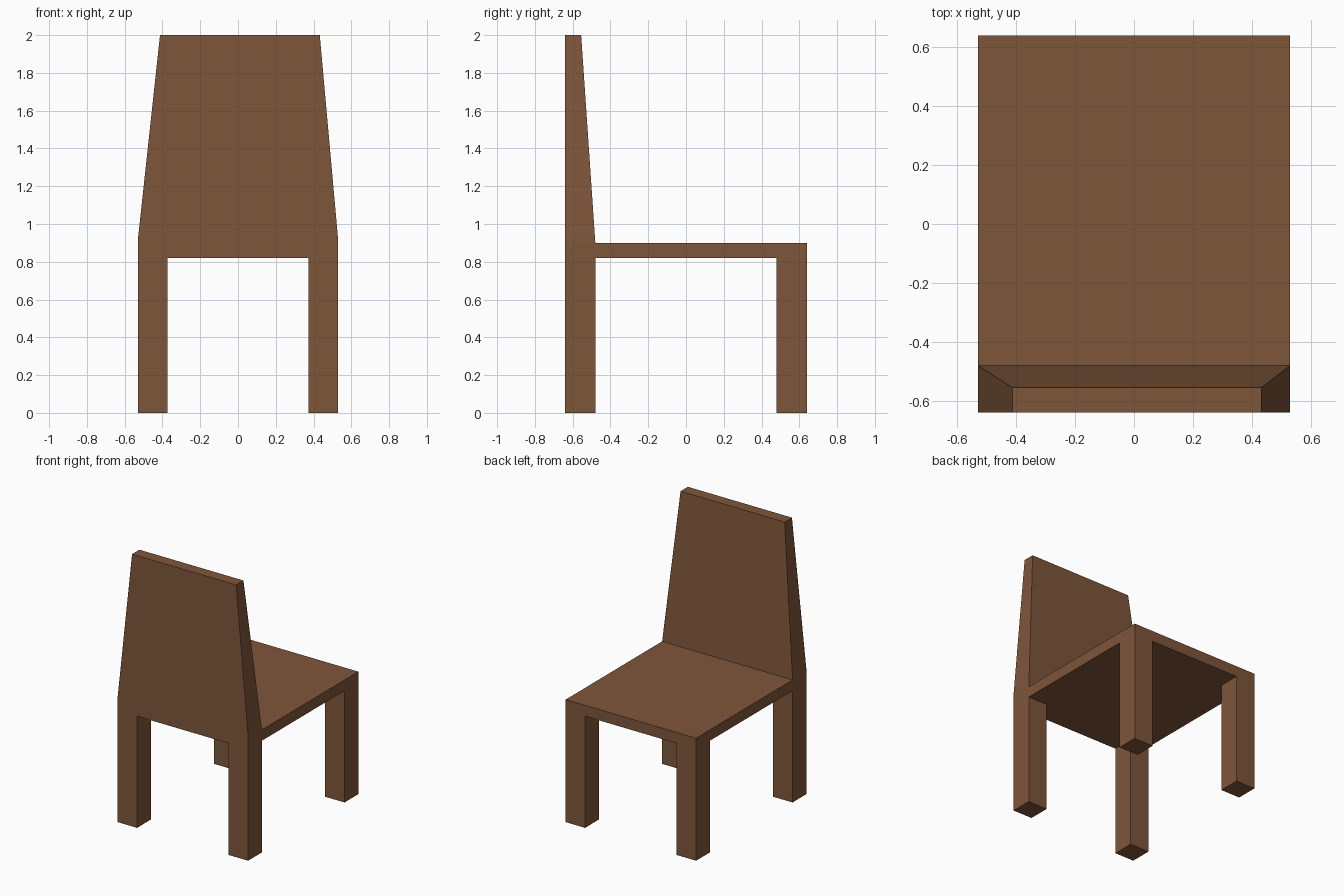
import bpy, bmesh
from mathutils import Vector

if "Cube" in bpy.data.objects:
    bpy.data.objects.remove(bpy.data.objects["Cube"])

SEAT_LOW, SEAT_TOP, BACK_TOP = 0.82, 0.90, 2.0
HALF_X, HALF_Y = 0.53, 0.64
LEG_X, LEG_Y = 0.372, 0.48

wood = bpy.data.materials.new("brown wood")
wood.diffuse_color = (0.212, 0.093, 0.044, 1)
wood.use_nodes = True
wood.node_tree.nodes["Principled BSDF"].inputs["Base Color"].default_value = wood.diffuse_color


def pull(bm, faces, z):
    """Extrude the faces to height z, leave no hidden faces, return the new vertices."""
    made = bmesh.ops.extrude_face_region(bm, geom=faces)["geom"]
    verts = [g for g in made if isinstance(g, bmesh.types.BMVert)]
    for v in verts:
        v.co.z = z
    old = [f for f in faces if f.is_valid]
    if old:
        bmesh.ops.delete(bm, geom=old, context='FACES')
    return verts


bm = bmesh.new()

# Seat slab, cut along the inner leg lines
bmesh.ops.create_cube(bm, size=2)
for v in bm.verts:
    v.co = Vector((v.co.x * HALF_X, v.co.y * HALF_Y,
                   SEAT_TOP if v.co.z > 0 else SEAT_LOW))
for s in (-1, 1):
    for co, no in (((s * LEG_X, 0, 0), (1, 0, 0)), ((0, s * LEG_Y, 0), (0, 1, 0))):
        bmesh.ops.bisect_plane(bm, geom=bm.verts[:] + bm.edges[:] + bm.faces[:],
                               plane_co=co, plane_no=no)
bm.normal_update()

# Four legs: corner cells of the underside
corners = [f for f in bm.faces if f.normal.z < -0.9
           and abs(f.calc_center_median().x) > LEG_X
           and abs(f.calc_center_median().y) > LEG_Y]
pull(bm, corners, 0)

# Backrest: the strip along the front edge, pulled up and tapered
strip = [f for f in bm.faces if f.normal.z > 0.9 and f.calc_center_median().y < -LEG_Y]
for v in pull(bm, strip, BACK_TOP):
    v.co.x = 0.01 + v.co.x * 0.423 / HALF_X
    if v.co.y > -0.6:
        v.co.y = -0.555

# The outer bend of the backrest sits slightly above the seat
for v in bm.verts:
    if abs(v.co.z - SEAT_TOP) < 1e-4 and v.co.y < -HALF_Y + 1e-4:
        v.co.z = 0.918

bmesh.ops.recalc_face_normals(bm, faces=bm.faces[:])
mesh = bpy.data.meshes.new("chair")
bm.to_mesh(mesh)
bm.free()
mesh.materials.append(wood)
chair = bpy.data.objects.new("chair", mesh)
bpy.context.collection.objects.link(chair)
